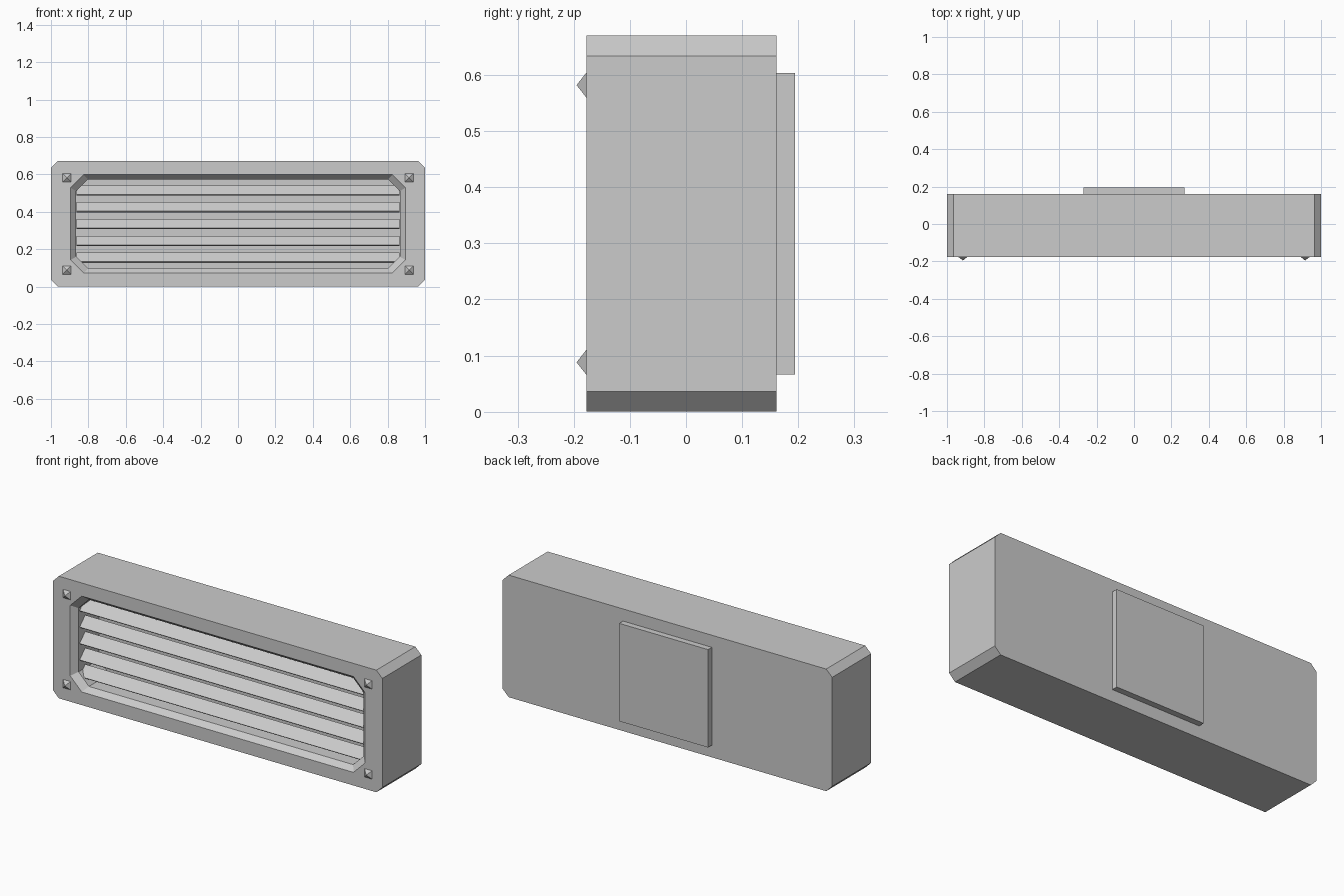
import bpy
import bmesh
from math import radians
from mathutils import Matrix, Vector

cube = bpy.data.objects.get("Cube")
if cube:
    bpy.data.objects.remove(cube, do_unlink=True)

grey = bpy.data.materials.new("plain_grey")
grey.use_nodes = True
grey.diffuse_color = (0.6, 0.6, 0.6, 1)
grey.node_tree.nodes["Principled BSDF"].inputs["Base Color"].default_value = grey.diffuse_color

MID = 0.335
FRONT, BACK = -0.177, 0.161


def finish(name, bm):
    bmesh.ops.recalc_face_normals(bm, faces=bm.faces)
    mesh = bpy.data.meshes.new(name)
    bm.to_mesh(mesh)
    bm.free()
    mesh.materials.append(grey)
    obj = bpy.data.objects.new(name, mesh)
    bpy.context.collection.objects.link(obj)
    return obj


def box(name, center, size, tilt=0):
    bm = bmesh.new()
    bmesh.ops.create_cube(bm, size=1, matrix=Matrix.Translation(center)
                          @ Matrix.Rotation(tilt, 4, 'X')
                          @ Matrix.Diagonal((*size, 1)))
    return finish(name, bm)


def octagon(bm, y, w, h, c):
    """Rectangle with clipped corners, facing the front."""
    pts = [(w - c, -h), (w, c - h), (w, h - c), (w - c, h),
           (c - w, h), (-w, h - c), (-w, c - h), (c - w, -h)]
    return [bm.verts.new((x, y, MID + z)) for x, z in pts]


# Housing: outer shell, bevelled rim and recess as a chain of octagon rings
bm = bmesh.new()
rings = [octagon(bm, *r) for r in (
    (BACK, 1.0, MID, 0.036),
    (FRONT, 1.0, MID, 0.036),
    (FRONT, 0.895, 0.263, 0.07),
    (FRONT + 0.03, 0.865, 0.238, 0.063),
    (0.03, 0.865, 0.238, 0.063))]
for a, b in zip(rings, rings[1:]):
    for i in range(8):
        j = (i + 1) % 8
        bm.faces.new((a[i], a[j], b[j], b[i]))
bm.faces.new(rings[0])
bm.faces.new(rings[-1])
finish("housing", bm)

# Tilted louvre slats
for i in range(5):
    box(f"slat_{i + 1}", (0, -0.112, 0.514 - 0.09 * i),
        (1.728, 0.008, 0.068), radians(-45))

# Mounting plate on the back
box("back_plate", (0, BACK + 0.016, MID), (0.54, 0.034, 0.537))

# Pyramid studs at the four front corners
for side, sx in (("left", 1), ("right", -1)):
    for level, sz in (("upper", 1), ("lower", -1)):
        bm = bmesh.new()
        center = Vector((sx * 0.915, FRONT, MID + sz * 0.247))
        base = [bm.verts.new(center + Vector((x * 0.023, 0, z * 0.023)))
                for x, z in ((-1, -1), (1, -1), (1, 1), (-1, 1))]
        tip = bm.verts.new(center + Vector((0, -0.018, 0)))
        bm.faces.new(base)
        for i in range(4):
            bm.faces.new((base[i], base[(i + 1) % 4], tip))
        finish(f"{level}_{side}_stud", bm)
